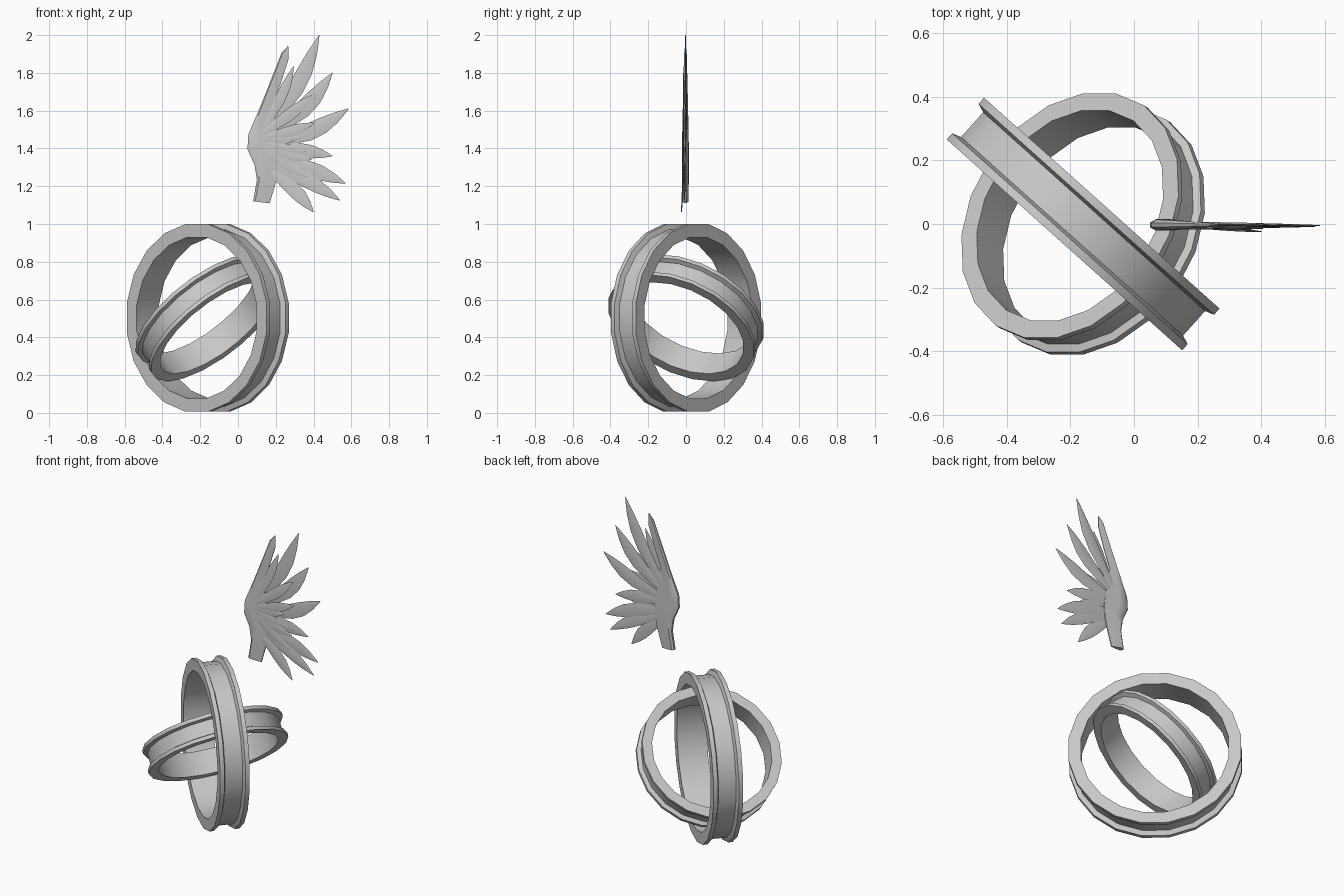
import bpy, bmesh, math
from mathutils import Vector, Matrix

if "Cube" in bpy.data.objects:
    bpy.data.objects.remove(bpy.data.objects["Cube"])

grey = bpy.data.materials.new("stone grey")
grey.diffuse_color = (0.58, 0.58, 0.58, 1)
grey.use_nodes = True
grey.node_tree.nodes["Principled BSDF"].inputs["Base Color"].default_value = grey.diffuse_color


def finish(name, bm, angle):
    bmesh.ops.recalc_face_normals(bm, faces=bm.faces)
    mesh = bpy.data.meshes.new(name)
    bm.to_mesh(mesh)
    bm.free()
    mesh.materials.append(grey)
    ob = bpy.data.objects.new(name, mesh)
    bpy.context.collection.objects.link(ob)
    bpy.ops.object.select_all(action='DESELECT')
    ob.select_set(True)
    bpy.context.view_layer.objects.active = ob
    bpy.ops.object.shade_smooth_by_angle(angle=math.radians(angle))
    return ob


def loft(bm, sections):
    """Join equal-length closed sections with quads and cap both ends."""
    rows = [[bm.verts.new(p) for p in s] for s in sections]
    n = len(rows[0])
    for a, b in zip(rows, rows[1:]):
        for i in range(n):
            j = (i + 1) % n
            bm.faces.new((a[i], a[j], b[j], b[i]))
    bm.faces.new(rows[0])
    bm.faces.new(rows[-1][::-1])


# Grooved ring cross-section: (radius, offset along the axis)
HALF = [(0.432, 0.088), (0.503, 0.088), (0.503, 0.062), (0.474, 0.052)]
PROFILE = HALF + [(r, -a) for r, a in reversed(HALF)]
SIDES = 20


def ring(name, axis, start, scale):
    n = Vector(axis).normalized()
    u = Vector(start)
    u = (u - n * u.dot(n)).normalized()
    v = n.cross(u)
    centre = Vector((-0.16, 0, 0.503))
    bm = bmesh.new()
    rows = []
    for i in range(SIDES):
        t = math.tau * (i + 0.5) / SIDES
        d = u * math.cos(t) + v * math.sin(t)
        rows.append([bm.verts.new(centre + (d * r + n * a) * scale) for r, a in PROFILE])
    m = len(PROFILE)
    for i in range(SIDES):
        a, b = rows[i], rows[(i + 1) % SIDES]
        for k in range(m):
            l = (k + 1) % m
            bm.faces.new((a[k], a[l], b[l], b[k]))
    finish(name, bm, 25)


ring("outer_ring", (0.667, 0.745, 0), (0, 0, 1), 1.0)
ring("inner_ring", (-0.567, 0.365, 0.735), (0, 1, 0), 0.83)

# Wing arm: (left x, left z, right x, right z, half thickness)
ARM = [(.080, 1.12, .168, 1.11, .016), (.100, 1.235, .205, 1.235, .018),
       (.087, 1.315, .225, 1.34, .018), (.050, 1.395, .215, 1.42, .018),
       (.055, 1.475, .200, 1.53, .017), (.115, 1.615, .180, 1.62, .014),
       (.165, 1.74, .225, 1.74, .011), (.230, 1.905, .267, 1.87, .007),
       (.264, 1.942, .267, 1.938, .002)]
bm = bmesh.new()
sections = []
for lx, lz, rx, rz, h in ARM:
    sec = []
    # thick leading edge that thins out toward the feathers
    for f, y in ((0, 0.4), (.12, 1), (.4, .85), (1, .2), (1, -.2), (.4, -.85), (.12, -1), (0, -.4)):
        sec.append((lx + (rx - lx) * f, -0.003 + y * h, lz + (rz - lz) * f))
    sections.append(sec)
loft(bm, sections)
finish("wing_arm", bm, 40)

# Feather shape: (position along the length, share of full width)
SHAPE = [(0, .45), (.2, .72), (.45, 1), (.65, .95), (.82, .62), (.94, .25), (1, .03)]


def feather(name, root, tip, width, y0, y1, bend=0.0, thick=0.005):
    a, b = Vector((root[0], 0, root[1])), Vector((tip[0], 0, tip[1]))
    d = b - a
    side = Vector((-d.z, 0, d.x)).normalized()
    bm = bmesh.new()
    sections = []
    for t, w in SHAPE:
        c = a + d * t + side * bend * math.sin(math.pi * t)
        c.y = y0 + (y1 - y0) * t
        s = side * width * w / 2
        k = Vector((0, thick * (0.3 + 0.7 * w), 0))
        sections.append([c + s, c + k, c - s, c - k])
    loft(bm, sections)
    finish(name, bm, 40)


# Long flight feathers, then the lower fan
FLIGHT = [((.15, 1.50), (.430, 2.00), .085, -.030),
          ((.17, 1.48), (.500, 1.80), .090, -.030),
          ((.17, 1.43), (.585, 1.61), .090, -.030),
          ((.17, 1.40), (.500, 1.36), .075, .010),
          ((.17, 1.34), (.570, 1.215), .085, .015),
          ((.17, 1.31), (.540, 1.125), .075, .015),
          ((.17, 1.28), (.400, 1.063), .075, .015)]
for i, (root, tip, w, bend) in enumerate(FLIGHT):
    y = 0.003 - 0.002 * i
    feather(f"flight_feather_{i + 1}", root, tip, w, y, -0.024 if i == 6 else -0.003 - 0.001 * i, bend)

# Short covering feathers layered over the front
COVERTS = [((.15, 1.52), (.295, 1.835), .055), ((.13, 1.48), (.400, 1.685), .065),
           ((.14, 1.46), (.405, 1.535), .060), ((.13, 1.43), (.360, 1.385), .055),
           ((.13, 1.41), (.390, 1.340), .055), ((.13, 1.40), (.370, 1.250), .055),
           ((.13, 1.45), (.330, 1.460), .050), ((.12, 1.42), (.300, 1.310), .045)]
for i, (root, tip, w) in enumerate(COVERTS):
    feather(f"covert_feather_{i + 1}", root, tip, w, -0.014, -0.012 - 0.001 * (i % 3), -0.008, 0.004)
